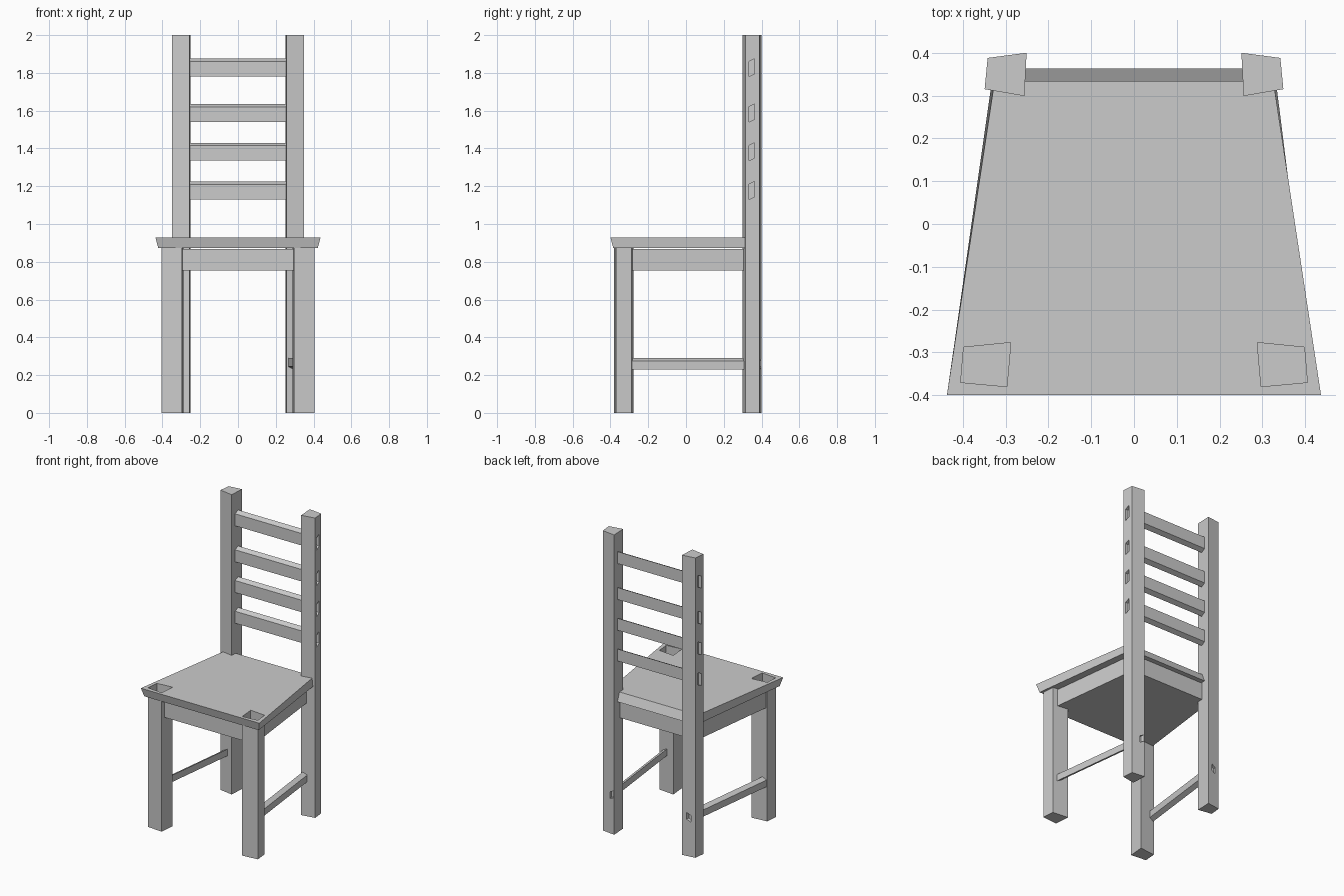
import bpy, bmesh

old = bpy.data.objects.get("Cube")
if old:
    bpy.data.objects.remove(old, do_unlink=True)

grey = bpy.data.materials.new("plain_grey")
grey.use_nodes = True
color = (0.6, 0.6, 0.6, 1)
grey.diffuse_color = color
grey.node_tree.nodes["Principled BSDF"].inputs["Base Color"].default_value = color


def loft(name, start, end):
    """Solid between two matching outlines of 3D points."""
    bm = bmesh.new()
    a = [bm.verts.new(p) for p in start]
    b = [bm.verts.new(p) for p in end]
    n = len(a)
    bm.faces.new(a)
    bm.faces.new(b[::-1])
    for i in range(n):
        bm.faces.new((a[i], b[i], b[(i + 1) % n], a[(i + 1) % n]))
    bmesh.ops.recalc_face_normals(bm, faces=bm.faces)
    mesh = bpy.data.meshes.new(name)
    bm.to_mesh(mesh)
    bm.free()
    mesh.materials.append(grey)
    obj = bpy.data.objects.new(name, mesh)
    bpy.context.collection.objects.link(obj)
    return obj


def prism(name, outline, z0, z1):
    return loft(name, [(x, y, z0) for x, y in outline], [(x, y, z1) for x, y in outline])


def carve(target, cutter):
    """Cut one part out of another and discard the cutter."""
    mod = target.modifiers.new("cut", 'BOOLEAN')
    mod.operation = 'DIFFERENCE'
    mod.solver = 'EXACT'
    mod.object = cutter
    bpy.context.view_layer.objects.active = target
    bpy.ops.object.modifier_apply(modifier=mod.name)
    bpy.data.objects.remove(cutter, do_unlink=True)


def slat(name, z, reach):
    """Back slat with slanted top and bottom edges."""
    section = [(0.333, z), (0.363, z + 0.015), (0.363, z + 0.095), (0.333, z + 0.08)]
    return loft(name, [(-reach, y, h) for y, h in section], [(reach, y, h) for y, h in section])


def stretcher(name, side, back):
    """Low side rail, splayed outward to the front, edges sloping outward."""
    def section(y):
        mid = side * (0.288 + 0.12 * (0.36 - y)) - 0.013
        inner, outer = mid - side * 0.015, mid + side * 0.015
        return [(inner, y, 0.245), (outer, y, 0.23), (outer, y, 0.275), (inner, y, 0.29)]
    return loft(name, section(-0.33), section(back))


POST = [(0.251, 0.4), (0.342, 0.388), (0.349, 0.315), (0.256, 0.299)]
LEG = [(0.288, -0.277), (0.398, -0.288), (0.405, -0.37), (0.297, -0.38)]
SLAT_HEIGHTS = (1.13, 1.335, 1.54, 1.78)
SEAT_BOTTOM, SEAT_TOP = 0.872, 0.928

# Seat, wider and undercut at the front, sloping out at the back
seat = loft("seat",
            [(-0.422, -0.385, SEAT_BOTTOM), (0.422, -0.385, SEAT_BOTTOM),
             (0.328, 0.362, SEAT_BOTTOM), (-0.328, 0.362, SEAT_BOTTOM)],
            [(-0.437, -0.4, SEAT_TOP), (0.437, -0.4, SEAT_TOP),
             (0.325, 0.338, SEAT_TOP), (-0.325, 0.338, SEAT_TOP)])

# Solid apron block under the seat
prism("apron", [(-0.398, -0.356), (0.372, -0.356), (0.29, 0.335), (-0.312, 0.335)], 0.755, 0.868)

# Legs and posts with open mortises
for side, label in ((1, "left"), (-1, "right")):
    leg = [(side * x, y) for x, y in LEG]
    prism("front_leg_" + label, leg, 0, SEAT_BOTTOM)
    carve(seat, prism("seat_cutter", leg, 0.85, 1))

    post = prism("back_post_" + label, [(side * x, y) for x, y in POST], 0, 2)
    for z in SLAT_HEIGHTS:
        carve(post, slat("mortise_cutter", z, 0.5))
    carve(post, stretcher("mortise_cutter", side, 0.5))
    stretcher("stretcher_" + label, side, 0.375)

# Back slats, ending just short of the outer post faces
for i, z in enumerate(SLAT_HEIGHTS):
    slat("back_slat_%d" % (i + 1), z, 0.325)
